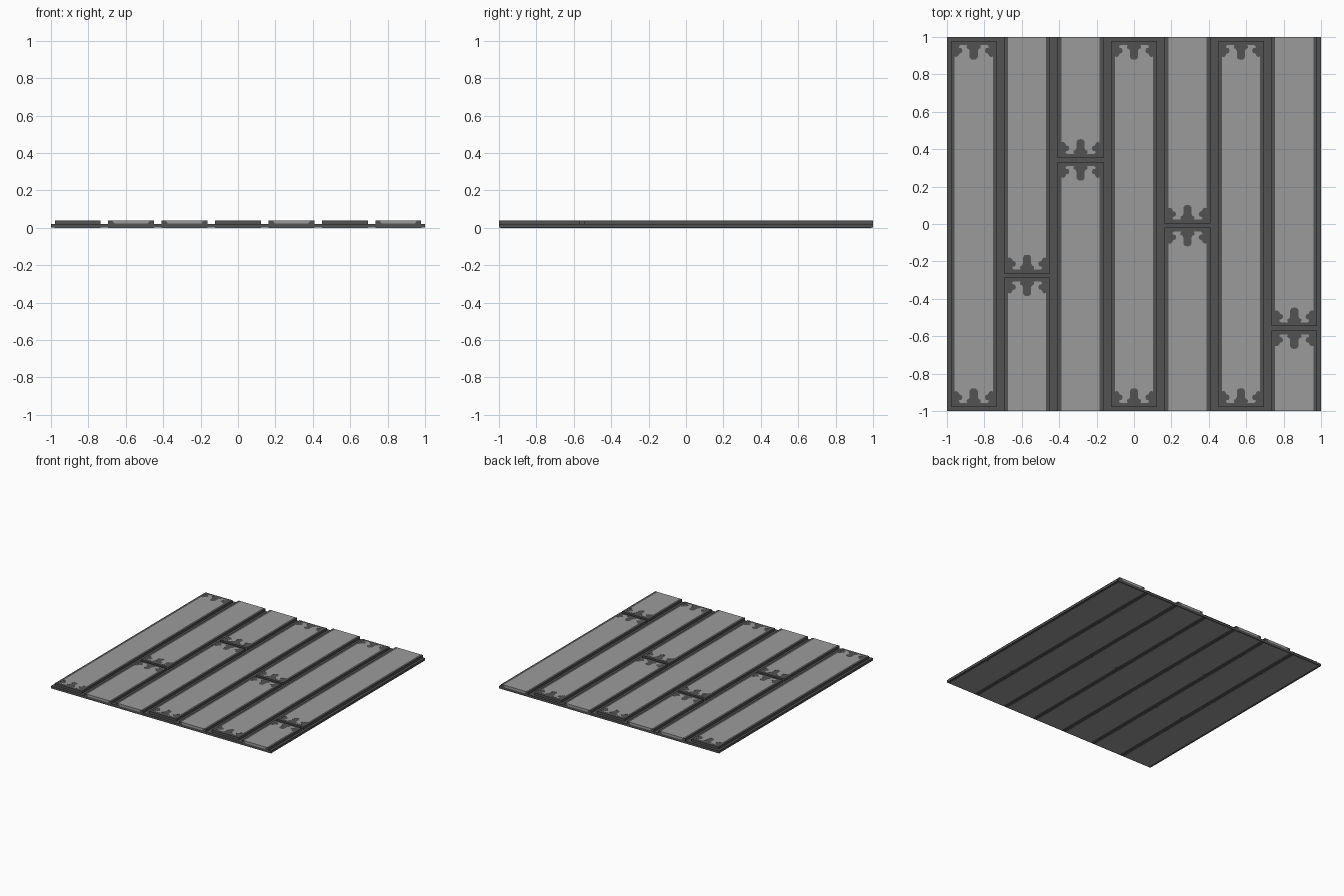
import bpy, bmesh

if "Cube" in bpy.data.objects:
    bpy.data.objects.remove(bpy.data.objects["Cube"])


def material(name, v):
    m = bpy.data.materials.new(name)
    m.diffuse_color = (v, v, v, 1)
    m.use_nodes = True
    m.node_tree.nodes["Principled BSDF"].inputs["Base Color"].default_value = m.diffuse_color
    return m


LIGHT = material("light grey", 0.33)
DARK = material("dark grey", 0.085)

PITCH = 2 / 7          # plank spacing
HALF = 0.1225          # plank half width
INLAY = 0.102          # light strip half width
BASE, BODY, TOP = 0.02, 0.039, 0.04
GAP = 0.011            # half the gap at a joint


def finish(name, bm, mats):
    bmesh.ops.recalc_face_normals(bm, faces=bm.faces)
    me = bpy.data.meshes.new(name)
    bm.to_mesh(me)
    bm.free()
    for m in mats:
        me.materials.append(m)
    ob = bpy.data.objects.new(name, me)
    bpy.context.collection.objects.link(ob)
    return ob


def prism(name, points, offset, mats):
    """Extrude a flat 3D outline by an offset vector."""
    bm = bmesh.new()
    face = bm.faces.new([bm.verts.new(p) for p in points])
    ext = bmesh.ops.extrude_face_region(bm, geom=[face])
    moved = [g for g in ext["geom"] if isinstance(g, bmesh.types.BMVert)]
    bmesh.ops.translate(bm, verts=moved, vec=offset)
    bmesh.ops.triangulate(bm, faces=[f for f in bm.faces if len(f.verts) > 4])
    return finish(name, bm, mats)


def box(name, x0, x1, y0, y1, z0, z1, mats):
    pts = [(x0, y0, z0), (x1, y0, z0), (x1, y1, z0), (x0, y1, z0)]
    return prism(name, pts, (0, 0, z1 - z0), mats)


# half of the ornamental plank end: (distance from centre, distance from end)
ORNAMENT = [(0, .1), (.014, .097), (.022, .086), (.022, .052), (.027, .042),
            (.037, .038), (.038, .03), (.034, .021), (.072, .021),
            (.08, .028), (.078, .036), (.066, .038), (.06, .05),
            (.064, .063), (.076, .066), (.082, .078), (.09, .085),
            (INLAY, .083)]


def end_outline(cx, y, side, ornate):
    """Points across one end from left to right; side is the outward direction."""
    if not ornate:
        y -= side * .002
        return [(cx - INLAY, y), (cx + INLAY, y)]
    half = [(-u, d) for u, d in reversed(ORNAMENT)] + ORNAMENT[1:]
    return [(cx + u, y - side * d) for u, d in half]


def plank(tag, cx, y0, y1):
    a0, a1 = max(y0, -.998), min(y1, .998)
    box("plank_" + tag, cx - HALF, cx + HALF, a0, a1, BASE, BODY, [DARK])
    # light top panel with carved ends
    low = end_outline(cx, y0, -1, y0 > -1)
    high = end_outline(cx, y1, 1, y1 < 1)
    pts = [(x, y, BODY) for x, y in low + high[::-1]]
    prism("plank_top_" + tag, pts, (0, 0, TOP - BODY), [LIGHT])
    # dark edge strips level with the top panel
    for s, label in ((-1, "left"), (1, "right")):
        a, b = sorted((cx + s * INLAY, cx + s * HALF))
        box(f"plank_edge_{label}_{tag}", a, b, a0, a1, BODY, TOP, [DARK])
    # sawn ends where a plank runs to the border
    for y, s in ((y0, -1), (y1, 1)):
        if abs(y) == 1:
            end = "back" if s > 0 else "front"
            z = BASE + .002
            cut = [(cx - INLAY, y, TOP), (cx + INLAY, y, TOP),
                   (cx + .088, y, z), (cx - .088, y, z)]
            prism(f"sawn_end_{end}_{tag}", cut, (0, -s * .002, 0), [LIGHT])
            rim = [(cx - HALF, y, TOP), (cx - INLAY, y, TOP),
                   (cx - .088, y, z), (cx + .088, y, z),
                   (cx + INLAY, y, TOP), (cx + HALF, y, TOP),
                   (cx + HALF, y, BASE), (cx - HALF, y, BASE)]
            prism(f"sawn_rim_{end}_{tag}", rim, (0, -s * .002, 0), [DARK])


def underside(tag, cx, joint):
    """Light underside of a plank column, nicked on both sides at the joint."""
    h, n = .123, .015
    pts = [(cx - h, -1), (cx + h, -1)]
    if joint is not None:
        pts += [(cx + h, joint - n), (cx + h - n, joint), (cx + h, joint + n)]
    pts += [(cx + h, 1), (cx - h, 1)]
    if joint is not None:
        pts += [(cx - h, joint + n), (cx - h + n, joint), (cx - h, joint - n)]
    prism("underside_" + tag, [(x, y * .993, 0) for x, y in pts],
          (0, 0, .001), [LIGHT])


# backing slab
box("base_slab", -1, 1, -1, 1, .001, BASE, [DARK])

# joint position of each plank column, None for one full plank
JOINTS = [None, -.275, .3425, None, -.009, None, -.5575]

for i, joint in enumerate(JOINTS):
    cx = (i - 3) * PITCH
    tag = str(i + 1)
    underside(tag, cx, joint)
    if joint is None:
        plank(tag, cx, -.978, .978)
    else:
        plank(tag + "_front", cx, -1, joint - GAP)
        plank(tag + "_back", cx, joint + GAP, 1)
